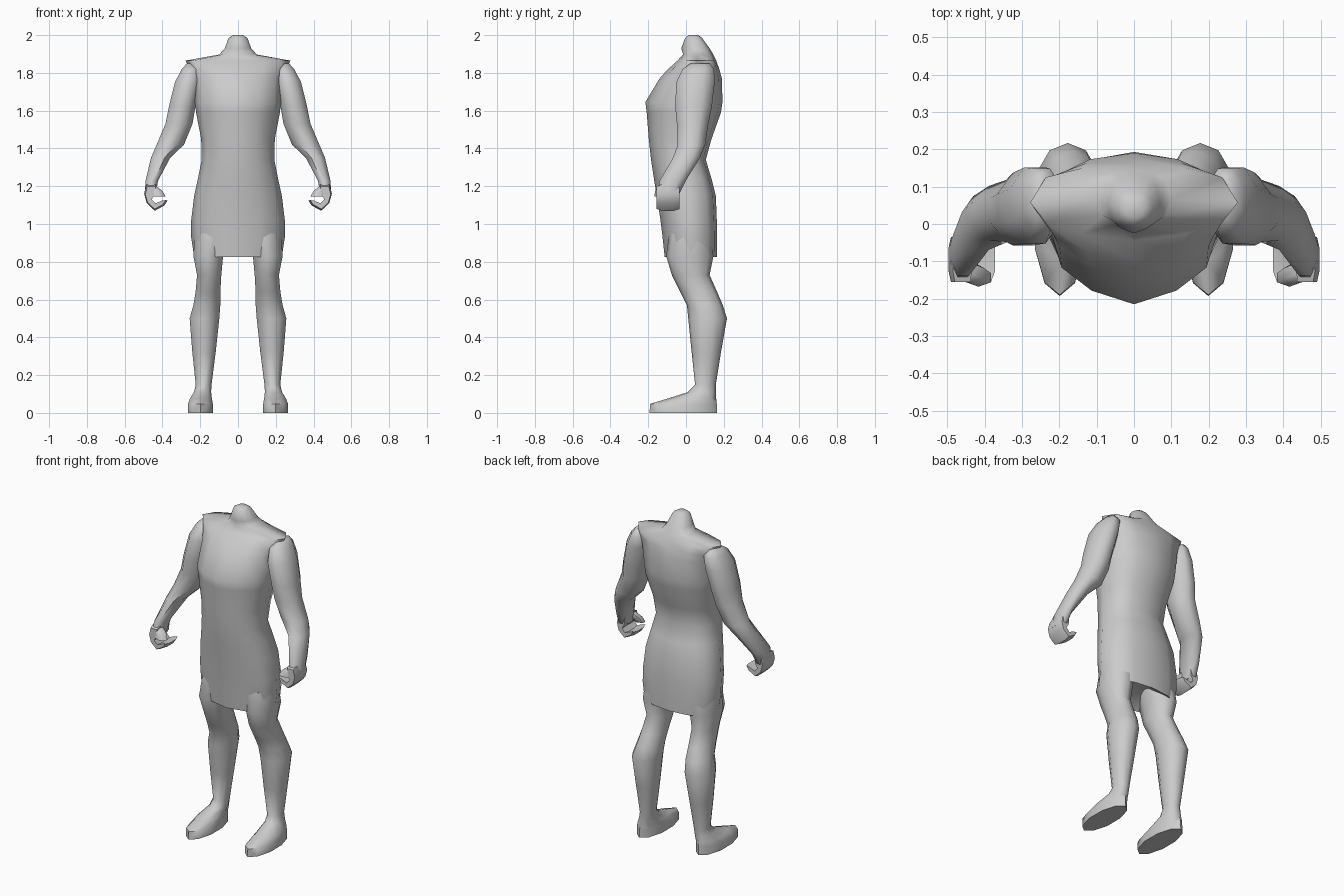
import bpy, bmesh, math

grey = bpy.data.materials.new("plain grey")
grey.diffuse_color = (0.6, 0.6, 0.6, 1)


def round_section(n):
    return [(math.cos(2 * math.pi * (i + 0.5) / n), math.sin(2 * math.pi * (i + 0.5) / n))
            for i in range(n)]


def finish(name, bm, mirror=False, angle=65):
    bmesh.ops.recalc_face_normals(bm, faces=bm.faces)
    mesh = bpy.data.meshes.new(name)
    bm.to_mesh(mesh)
    bm.free()
    mesh.materials.append(grey)
    ob = bpy.data.objects.new(name, mesh)
    bpy.context.collection.objects.link(ob)
    bpy.ops.object.select_all(action='DESELECT')
    ob.select_set(True)
    bpy.context.view_layer.objects.active = ob
    bpy.ops.object.shade_smooth_by_angle(angle=math.radians(angle))
    if mirror:
        m = ob.modifiers.new("mirror", 'MIRROR')
        m.use_mirror_merge = False
    return ob


def skin(bm, rings):
    for a, b in zip(rings, rings[1:]):
        for i in range(len(a)):
            j = (i + 1) % len(a)
            bm.faces.new((a[i], a[j], b[j], b[i]))


def loft(name, levels, section, mirror=False, hollow=None):
    """Skin level sections given as (z, x0, x1, y0, y1), top to bottom."""
    bm = bmesh.new()
    rings = []
    for z, x0, x1, y0, y1 in levels:
        cx, rx, cy, ry = (x0 + x1) / 2, (x1 - x0) / 2, (y0 + y1) / 2, (y1 - y0) / 2
        rings.append([bm.verts.new((cx + u * rx, cy + v * ry, z)) for u, v in section])
    skin(bm, rings)
    bm.faces.new(rings[0])
    if hollow is None:
        bm.faces.new(rings[-1])
    else:
        # arched underside
        tip = bm.verts.new(hollow)
        last = rings[-1]
        for i in range(len(last)):
            bm.faces.new((last[i], last[(i + 1) % len(last)], tip))
    return finish(name, bm, mirror)


# Tunic body with neck: ridged at the centre front, flatter at the back
half = [(0, -1), (0.5, -0.82), (0.85, -0.52), (1, 0), (0.85, 0.66), (0.5, 0.9), (0, 1)]
body_section = half + [(-u, v) for u, v in half[-2:0:-1]]
body = [  # z, half width, front y, back y
    (2.0, 0.025, 0.015, 0.065),
    (1.985, 0.05, -0.005, 0.085),
    (1.93, 0.07, -0.025, 0.125),
    (1.897, 0.10, -0.015, 0.145),
    (1.865, 0.278, -0.045, 0.16),
    (1.815, 0.25, -0.10, 0.178),
    (1.77, 0.235, -0.14, 0.19),
    (1.645, 0.228, -0.215, 0.193),
    (1.59, 0.222, -0.208, 0.185),
    (1.45, 0.195, -0.197, 0.135),
    (1.34, 0.192, -0.185, 0.105),
    (1.24, 0.212, -0.17, 0.135),
    (1.15, 0.232, -0.155, 0.158),
    (1.02, 0.248, -0.135, 0.163),
    (0.93, 0.248, -0.124, 0.165),
    (0.825, 0.232, -0.113, 0.163),
]
loft("tunic_body", [(z, -w, w, f, b) for z, w, f, b in body], body_section,
     hollow=(0, 0.03, 0.92))

# Legs with feet
loft("legs", [
    (0.95, 0.03, 0.235, -0.09, 0.13),
    (0.83, 0.075, 0.24, -0.105, 0.145),
    (0.73, 0.085, 0.22, -0.075, 0.125),
    (0.64, 0.09, 0.228, -0.03, 0.165),
    (0.57, 0.09, 0.24, 0.005, 0.195),
    (0.50, 0.095, 0.26, 0.012, 0.217),
    (0.32, 0.115, 0.245, 0.03, 0.185),
    (0.15, 0.138, 0.226, 0.048, 0.158),
    (0.11, 0.14, 0.235, 0.01, 0.158),
    (0.075, 0.135, 0.258, -0.10, 0.16),
    (0.048, 0.13, 0.268, -0.19, 0.163),
    (0.0, 0.13, 0.268, -0.193, 0.165),
], round_section(10), mirror=True)

# Arms, bent forward at the elbow
loft("arms", [
    (1.85, 0.23, 0.272, 0.02, 0.13),
    (1.82, 0.19, 0.302, -0.025, 0.155),
    (1.75, 0.19, 0.34, -0.06, 0.16),
    (1.62, 0.22, 0.372, -0.065, 0.145),
    (1.53, 0.235, 0.39, -0.055, 0.125),
    (1.42, 0.28, 0.437, -0.05, 0.108),
    (1.35, 0.355, 0.465, -0.075, 0.08),
    (1.23, 0.42, 0.492, -0.145, 0.005),
    (1.15, 0.435, 0.497, -0.15, -0.035),
], round_section(8), mirror=True)

# Hands: palm and fingers curling inward
curl = [(0.435, 1.21), (0.485, 1.21), (0.497, 1.16), (0.483, 1.11), (0.44, 1.07),
        (0.39, 1.098), (0.372, 1.125), (0.395, 1.122), (0.435, 1.105),
        (0.457, 1.13), (0.44, 1.16)]
bm = bmesh.new()
rings = []
for y, s in ((-0.155, 0.86), (-0.125, 1), (-0.065, 1), (-0.035, 0.86)):
    rings.append([bm.verts.new((0.45 + (x - 0.45) * s, y, 1.135 + (z - 1.135) * s))
                  for x, z in curl])
skin(bm, rings)
bm.faces.new(rings[0])
bm.faces.new(rings[-1])
finish("hands", bm, mirror=True)

# Thumbs
loft("thumbs", [
    (1.20, 0.43, 0.47, -0.15, -0.09),
    (1.175, 0.395, 0.465, -0.163, -0.105),
    (1.145, 0.378, 0.455, -0.168, -0.12),
], round_section(6), mirror=True)
